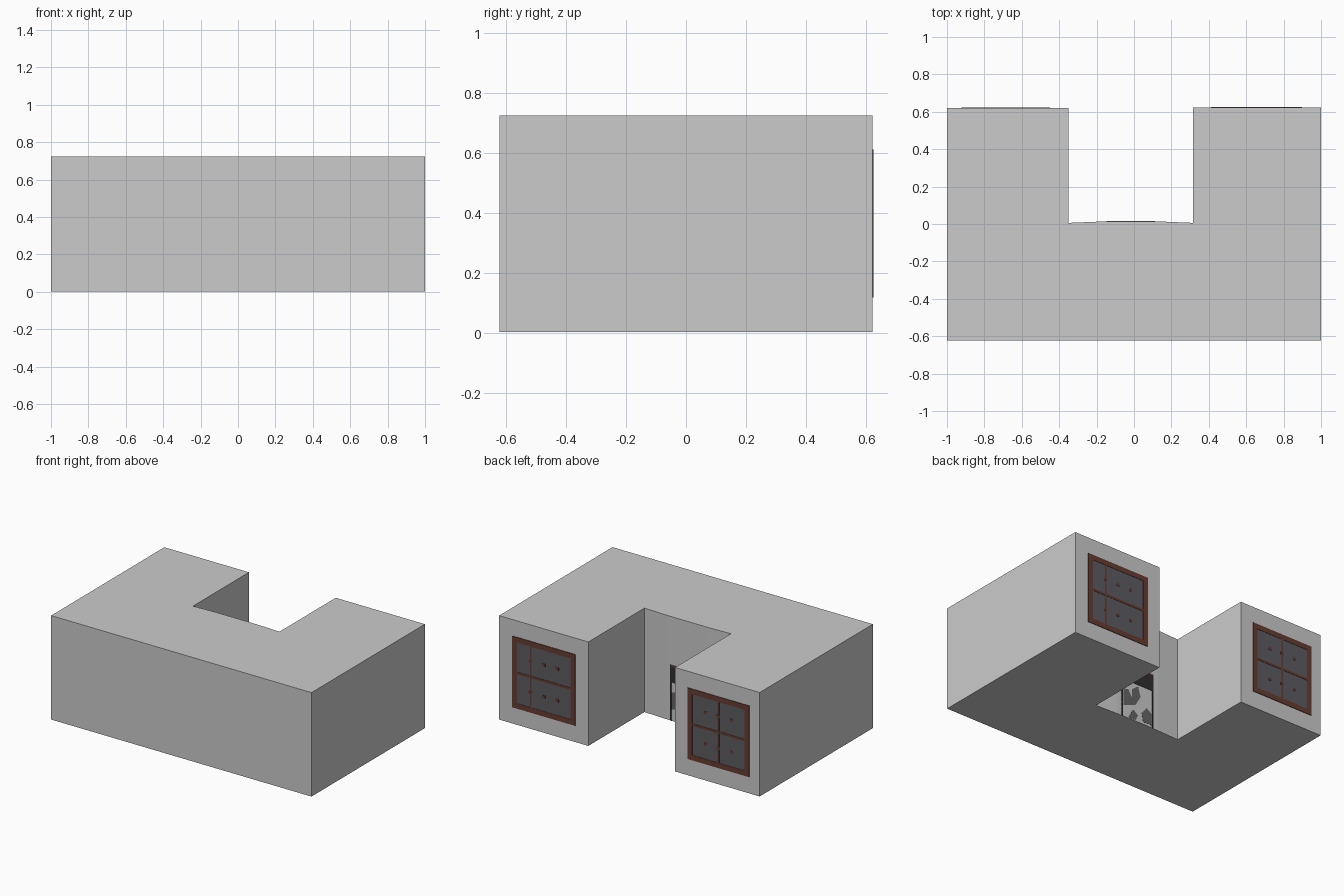
import bpy, bmesh

if "Cube" in bpy.data.objects:
    bpy.data.objects.remove(bpy.data.objects["Cube"])

def material(name, rgb):
    m = bpy.data.materials.new(name)
    m.diffuse_color = (*rgb, 1)
    m.use_nodes = True
    m.node_tree.nodes["Principled BSDF"].inputs["Base Color"].default_value = m.diffuse_color
    return m

WALL = material("light grey wall", (0.60, 0.60, 0.60))
BROWN = material("brown wood", (0.135, 0.046, 0.030))
GLASS = material("slate glass", (0.108, 0.108, 0.122))
DARK = material("near black", (0.030, 0.028, 0.028))
BLOB = material("mid grey", (0.13, 0.13, 0.135))

def finish(name, bm, mat):
    bmesh.ops.recalc_face_normals(bm, faces=bm.faces)
    me = bpy.data.meshes.new(name)
    bm.to_mesh(me)
    bm.free()
    me.materials.append(mat)
    ob = bpy.data.objects.new(name, me)
    bpy.context.collection.objects.link(ob)
    return ob

def prism(name, points, vec, mat):
    """Extrude a closed outline along a vector."""
    bm = bmesh.new()
    f = bm.faces.new([bm.verts.new(p) for p in points])
    r = bmesh.ops.extrude_face_region(bm, geom=[f])
    bmesh.ops.translate(bm, vec=vec, verts=[v for v in r["geom"] if isinstance(v, bmesh.types.BMVert)])
    return finish(name, bm, mat)

def plates(name, rects, y, depth, mat):
    """Thin rectangular plates (x0, x1, z0, z1) standing on a back-facing wall."""
    bm = bmesh.new()
    for x0, x1, z0, z1 in rects:
        r = bmesh.ops.create_cube(bm, size=1)
        for v in r["verts"]:
            v.co = (x0 if v.co.x < 0 else x1,
                    y if v.co.y < 0 else y + depth,
                    z0 if v.co.z < 0 else z1)
    return finish(name, bm, mat)

# U-shaped building, courtyard open to the back, its inner wall slightly bowed
outline = [(-1, -0.622), (1, -0.622), (1, 0.622), (0.315, 0.622), (0.315, 0.006),
           (0.15, 0.013), (-0.18, 0.013), (-0.35, 0.006), (-0.35, 0.620), (-1, 0.620)]
prism("building_walls", [(x, y, 0.003) for x, y in outline], (0, 0, 0.722), WALL)

# Wing windows: glass, frame, cross bars and small bar fragments
def window(side, x0, x1, bar_x, y):
    z0, z1, t = 0.117, 0.612, 0.036
    zm = (z0 + z1) / 2
    plates(side + "_window_glass", [(x0, x1, z0, z1)], y, 0.002, GLASS)
    bars = [(x0, x0 + t, z0, z1), (x1 - t, x1, z0, z1),
            (x0 + t, x1 - t, z0, z0 + t), (x0 + t, x1 - t, z1 - t, z1),
            (x0 + t, x1 - t, zm - 0.008, zm + 0.008),
            (bar_x - 0.006, bar_x + 0.006, z0 + t, z1 - t)]
    for i in range(1, 4):
        cx = x0 + t + (x1 - x0 - 2 * t) * i / 4
        for cz in (zm - 0.11, zm + 0.11):
            bars.append((cx - 0.012, cx + 0.012, cz - 0.010, cz + 0.010))
    plates(side + "_window_frame", bars, y, 0.004, BROWN)

window("right", 0.413, 0.897, 0.755, 0.622)
window("left", -0.922, -0.448, -0.685, 0.620)

# Courtyard door: pale mottled lower panel, dark upper part, dark edges
dx0, dx1, top, y = -0.146, 0.112, 0.39, 0.013
plates("door_panel", [(dx0, dx1, 0.003, top)], y, 0.002, WALL)
plates("door_upper", [(dx0, dx1, 0.27, top - 0.012)], y, 0.004, DARK)
plates("door_edges", [(dx0, dx0 + 0.010, 0.003, 0.27), (dx1 - 0.010, dx1, 0.003, 0.27)], y, 0.004, DARK)
plates("door_lintel", [(dx0, dx1, top - 0.012, top)], y, 0.004, BROWN)

# Mottled patches on the door panel
patches = [[(0.10, 0.08), (0.05, 0.10), (0.03, 0.16), (0.06, 0.21), (0.10, 0.20)],
           [(0.05, 0.10), (0.00, 0.12), (-0.04, 0.19), (-0.02, 0.26), (0.03, 0.22), (0.03, 0.16)],
           [(-0.06, 0.02), (-0.13, 0.02), (-0.13, 0.10), (-0.09, 0.13), (-0.05, 0.08)],
           [(0.06, 0.01), (0.00, 0.01), (-0.02, 0.05), (0.02, 0.08)]]
for i, pts in enumerate(patches):
    prism(f"door_patch_{i + 1}", [(x, y, z) for x, z in pts], (0, 0.003, 0), BLOB)
